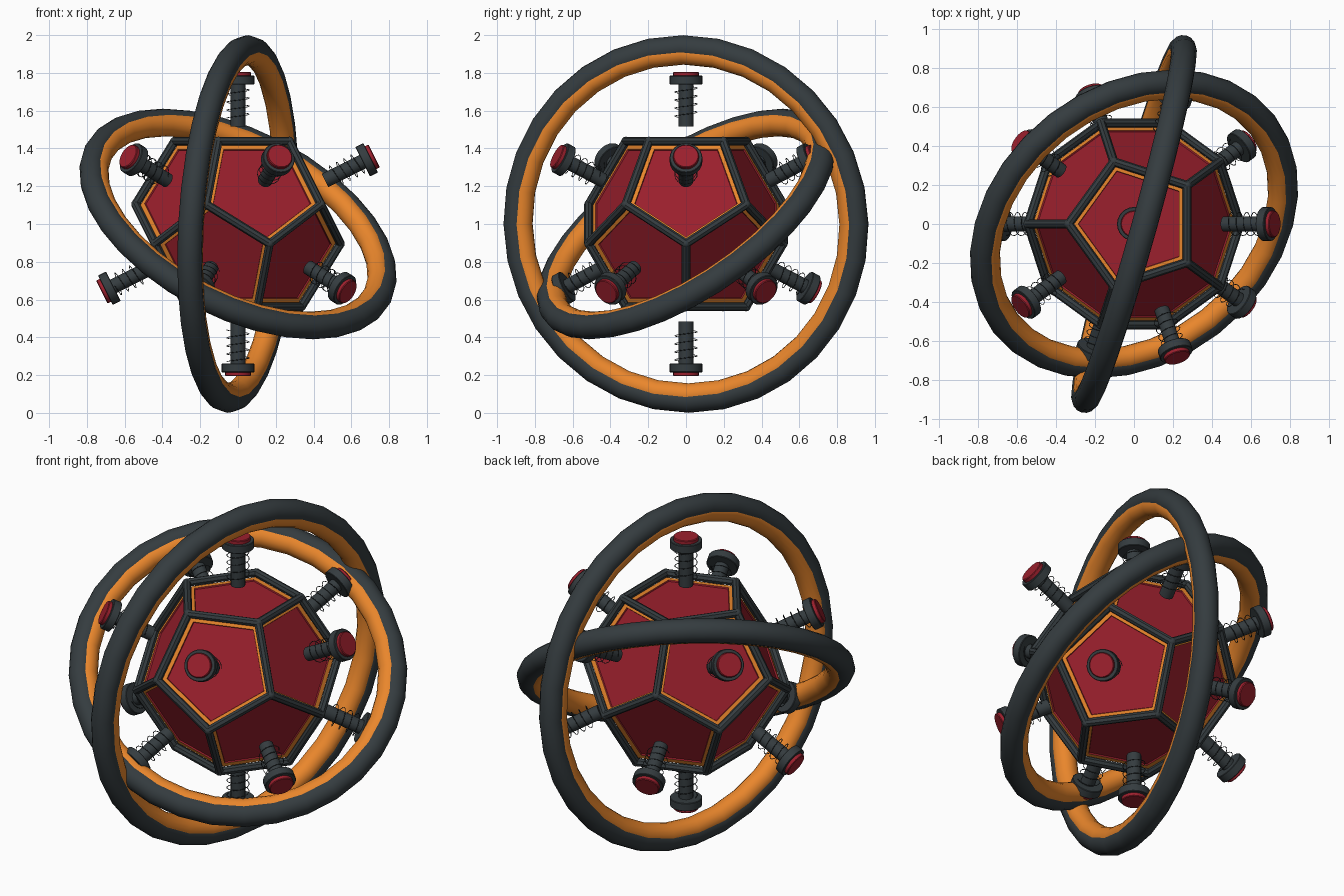
import bpy, bmesh
from math import sin, cos, pi, radians
from mathutils import Vector, Matrix

if "Cube" in bpy.data.objects:
    bpy.data.objects.remove(bpy.data.objects["Cube"])

CENTRE = Vector((0, 0, 1))


def material(name, rgb):
    m = bpy.data.materials.new(name)
    m.diffuse_color = (*rgb, 1)
    m.use_nodes = True
    m.node_tree.nodes["Principled BSDF"].inputs["Base Color"].default_value = m.diffuse_color
    return m


DARK = material("dark_metal", (0.035, 0.045, 0.05))
RED = material("red", (0.33, 0.014, 0.026))
ORANGE = material("orange", (0.82, 0.24, 0.025))


def add_object(name, data, matrix):
    ob = bpy.data.objects.new(name, data)
    bpy.context.collection.objects.link(ob)
    ob.matrix_world = matrix
    return ob


def to_mesh(bm, name, mats, smooth=True):
    bmesh.ops.recalc_face_normals(bm, faces=bm.faces)
    if smooth:
        for f in bm.faces:
            f.smooth = True
        for e in bm.edges:
            if len(e.link_faces) == 2 and e.calc_face_angle(0) > radians(35):
                e.smooth = False
    me = bpy.data.meshes.new(name)
    bm.to_mesh(me)
    bm.free()
    for m in mats:
        me.materials.append(m)
    return me


def dodecahedron(edge):
    bm = bmesh.new()
    for k in range(5):
        a = pi + k * 2 * pi / 5
        for r, z in ((0.8507, 1.1135), (1.3764, 0.2629)):
            v = Vector((r * cos(a), r * sin(a), z)) * edge
            bm.verts.new(v)
            bm.verts.new(-v)
    bmesh.ops.convex_hull(bm, input=bm.verts)
    bmesh.ops.dissolve_limit(bm, angle_limit=radians(5), verts=bm.verts, edges=bm.edges)
    return bm


def lathe(profile, name, mats, segs=20):
    # profile is a list of (radius, height), spun round z
    bm = bmesh.new()
    vs = [bm.verts.new((r, 0, z)) for r, z in profile]
    es = [bm.edges.new(p) for p in zip(vs, vs[1:])]
    bmesh.ops.spin(bm, geom=vs + es, cent=(0, 0, 0), axis=(0, 0, 1),
                   angle=2 * pi, steps=segs, use_duplicate=False)
    bmesh.ops.remove_doubles(bm, verts=bm.verts, dist=1e-5)
    return to_mesh(bm, name, mats)


# Core: red panels set into orange borders
bm = dodecahedron(0.394 * 0.955)
bmesh.ops.recalc_face_normals(bm, faces=bm.faces)
normals = [f.normal.copy() for f in bm.faces]
rim = bmesh.ops.inset_individual(bm, faces=bm.faces[:], thickness=0.034)
for f in rim["faces"]:
    f.material_index = 1
panels = [f for f in bm.faces if f.material_index == 0]
bmesh.ops.inset_individual(bm, faces=panels, thickness=0.003, depth=-0.008)
add_object("core", to_mesh(bm, "core", [RED, ORANGE], False), Matrix.Translation(CENTRE))

# Open cage of bars floating just outside the core
src = dodecahedron(0.394)
bm = bmesh.new()
for e in src.edges:
    a, b = (v.co for v in e.verts)
    rot = (b - a).to_track_quat('Z', 'Y').to_matrix().to_4x4()
    bmesh.ops.create_cone(bm, cap_ends=True, segments=8, radius1=0.023, radius2=0.023,
                          depth=(b - a).length, matrix=Matrix.Translation((a + b) / 2) @ rot)
for v in src.verts:
    bmesh.ops.create_icosphere(bm, subdivisions=2, radius=0.024,
                               matrix=Matrix.Translation(v.co))
src.free()
add_object("cage", to_mesh(bm, "cage", [DARK]), Matrix.Translation(CENTRE))

# Plunger parts, modelled along z from the centre of the core
shaft = lathe([(0, 0.515), (0.039, 0.515), (0.039, 0.74), (0, 0.74)], "plunger_shaft", [DARK])
cap = lathe([(0, 0.738), (0.084, 0.738), (0.087, 0.741), (0.087, 0.782), (0.084, 0.785),
             (0, 0.785)], "plunger_cap", [DARK], 24)
button = lathe([(0, 0.783), (0.068, 0.783), (0.068, 0.802), (0.064, 0.806), (0, 0.806)],
               "plunger_button", [RED], 24)
spring = bpy.data.curves.new("plunger_spring", 'CURVE')
spring.dimensions = '3D'
spring.bevel_depth = 0.002
spring.bevel_resolution = 1
TURNS, STEPS = 4, 16
line = spring.splines.new('POLY')
line.points.add(TURNS * STEPS)
for i, p in enumerate(line.points):
    a = 2 * pi * i / STEPS
    p.co = (0.06 * cos(a), 0.06 * sin(a), 0.56 + 0.17 * i / (TURNS * STEPS), 1)
spring.materials.append(DARK)

# One plunger over every panel
for n in normals:
    m = Matrix.Translation(CENTRE) @ n.to_track_quat('Z', 'Y').to_matrix().to_4x4()
    for part in (shaft, cap, button, spring):
        add_object(part.name, part, m)


# Orbit rings: a dark hoop with an orange hoop nested into its inner side
def ring(name, radius, tube, normal, segs=32, sides=16):
    rot = Vector(normal).normalized().to_track_quat('Z', 'Y').to_matrix().to_4x4()
    for label, r, t, mat in (("outer", radius, tube, DARK),
                             ("inner", radius - 0.027, tube - 0.003, ORANGE)):
        circle = [(r + t * cos(2 * pi * i / sides), t * sin(2 * pi * i / sides))
                  for i in range(sides + 1)]
        nm = f"{name}_{label}"
        add_object(nm, lathe(circle, nm, [mat], segs), Matrix.Translation(CENTRE) @ rot)


ring("upright_ring", 0.935, 0.066, (0.962, -0.268, -0.057))
ring("tilted_ring", 0.843, 0.066, (0.395, -0.511, 0.763))
